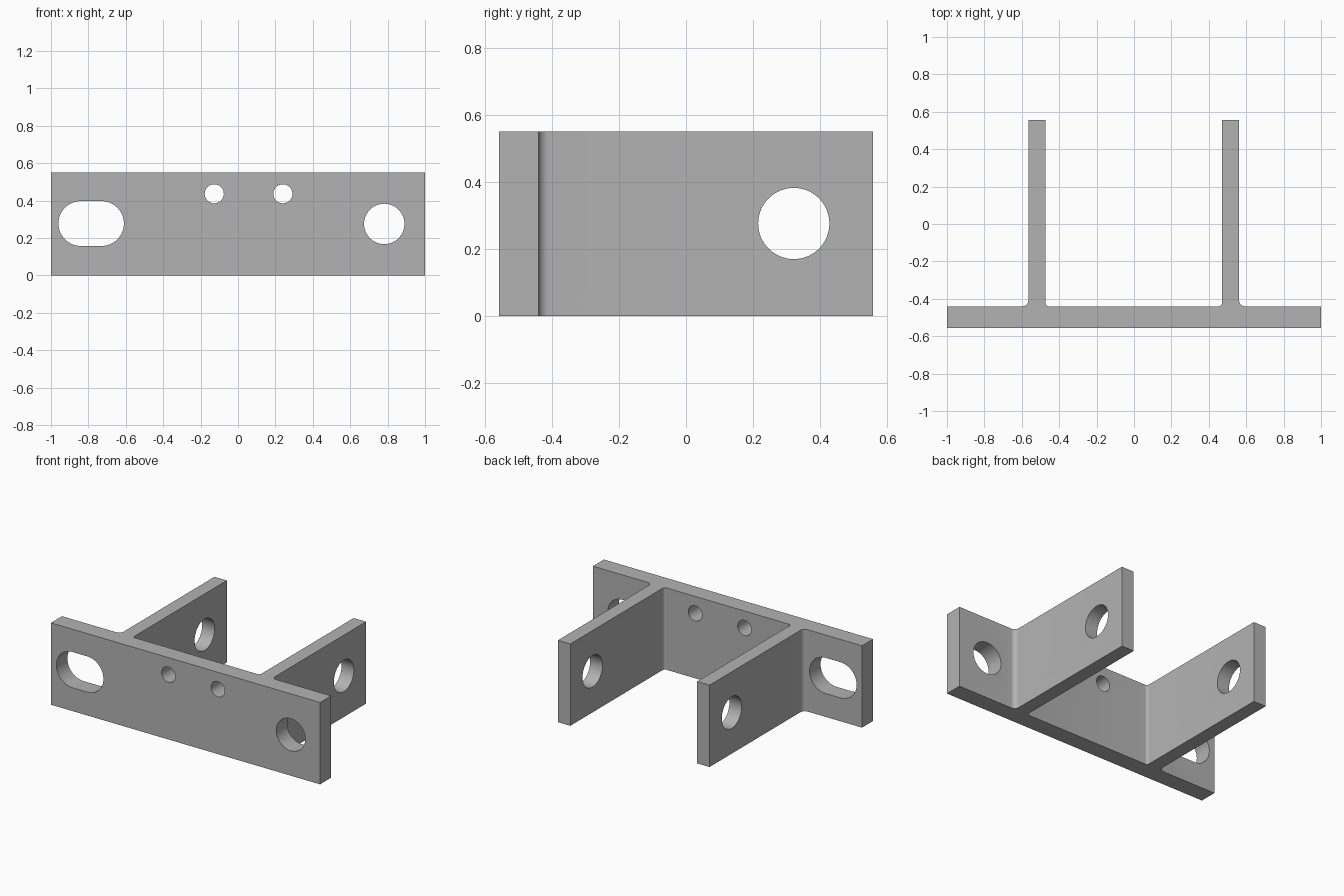
import bpy
import math
from mathutils import Matrix, Vector

if "Cube" in bpy.data.objects:
    bpy.data.objects.remove(bpy.data.objects["Cube"], do_unlink=True)

HEIGHT = 0.55
FRONT, PLATE_BACK, TIP = -0.557, -0.44, 0.557
MID = HEIGHT / 2

steel = bpy.data.materials.new("plain_grey")
steel.use_nodes = True
grey = (0.45, 0.45, 0.45, 1)
steel.diffuse_color = grey
steel.node_tree.nodes["Principled BSDF"].inputs["Base Color"].default_value = grey


def arc(cx, cy, r, start, end, steps):
    """Points on an arc, angles in degrees."""
    angles = [math.radians(start + (end - start) * i / steps) for i in range(steps + 1)]
    return [(cx + r * math.cos(a), cy + r * math.sin(a)) for a in angles]


def prism(name, outline, axis, low, high):
    """Extrude an outline along x, y or z; outline holds the other two axes in order."""
    n = len(outline)

    def place(p, d):
        c = list(p)
        c.insert("xyz".index(axis), d)
        return c
    verts = [place(p, d) for d in (low, high) for p in outline]
    faces = [tuple(range(n))[::-1], tuple(range(n, 2 * n))]
    faces += [(i, (i + 1) % n, n + (i + 1) % n, n + i) for i in range(n)]
    if axis == "y":
        faces = [f[::-1] for f in faces]
    mesh = bpy.data.meshes.new(name)
    mesh.from_pydata(verts, [], faces)
    mesh.materials.append(steel)
    obj = bpy.data.objects.new(name, mesh)
    bpy.context.collection.objects.link(obj)
    return obj


def cut(target, cutter, operation="DIFFERENCE"):
    """Apply a boolean and discard the cutter."""
    bpy.context.view_layer.objects.active = target
    mod = target.modifiers.new("cut", "BOOLEAN")
    mod.object, mod.operation, mod.solver = cutter, operation, "EXACT"
    bpy.ops.object.modifier_apply(modifier=mod.name)
    bpy.data.objects.remove(cutter, do_unlink=True)


def ear_outline(left, right, r_left, r_right):
    """Plan of one ear with a fillet at each root, walked from +x to -x."""
    return (arc(right + r_right, PLATE_BACK + r_right, r_right, 270, 180, 8)
            + [(right, TIP), (left, TIP)]
            + arc(left - r_left, PLATE_BACK + r_left, r_left, 0, -90, 8))


# Mounting plate and two ears as one plan profile
plan = [(-1, FRONT), (1, FRONT), (1, PLATE_BACK)]
plan += ear_outline(0.47, 0.562, 0.017, 0.032)
plan += ear_outline(-0.565, -0.473, 0.032, 0.017)
plan += [(-1, PLATE_BACK)]
bracket = prism("bracket", plan, "z", 0, HEIGHT)

# Chamfered ear tips
side = [(-0.7, -0.1), (0.177, -0.1), (0.322, 0), (TIP + 0.05, 0.2),
        (TIP + 0.05, HEIGHT - 0.2), (0.322, HEIGHT), (0.177, HEIGHT + 0.1), (-0.7, HEIGHT + 0.1)]
slope = 0.164 / (TIP - 0.322)
for i in (0, 1):
    edge = [(0.322 + d, slope * d) for d in (-0.1, 0.4)] + [(0.722, -0.1)]
    if i:
        edge = [(y, HEIGHT - z) for y, z in reversed(edge)]
    cut(bracket, prism("tip_cutter", edge, "x", -1.2, 1.2))

# Pivot holes through both ears
cut(bracket, prism("pivot_cutter", arc(0.321, MID + 0.001, 0.106, 0, 354, 59), "x", -1.2, 1.2))

# Round holes in the plate
for x, z, r in [(0.782, MID, 0.108), (-0.127, 0.436, 0.051), (0.24, 0.436, 0.051)]:
    cut(bracket, prism("hole_cutter", arc(x, z, r, 0, 352.5, 47), "y", -0.7, -0.3))

# Slotted hole
slot = arc(-0.73, MID + 0.002, 0.12, -90, 90, 24) + arc(-0.84, MID + 0.002, 0.12, 90, 270, 24)
cut(bracket, prism("slot_cutter", slot, "y", -0.7, -0.3))

bpy.ops.object.select_all(action="DESELECT")
bracket.select_set(True)
bpy.context.view_layer.objects.active = bracket
bpy.ops.object.shade_smooth_by_angle(angle=math.radians(25))
